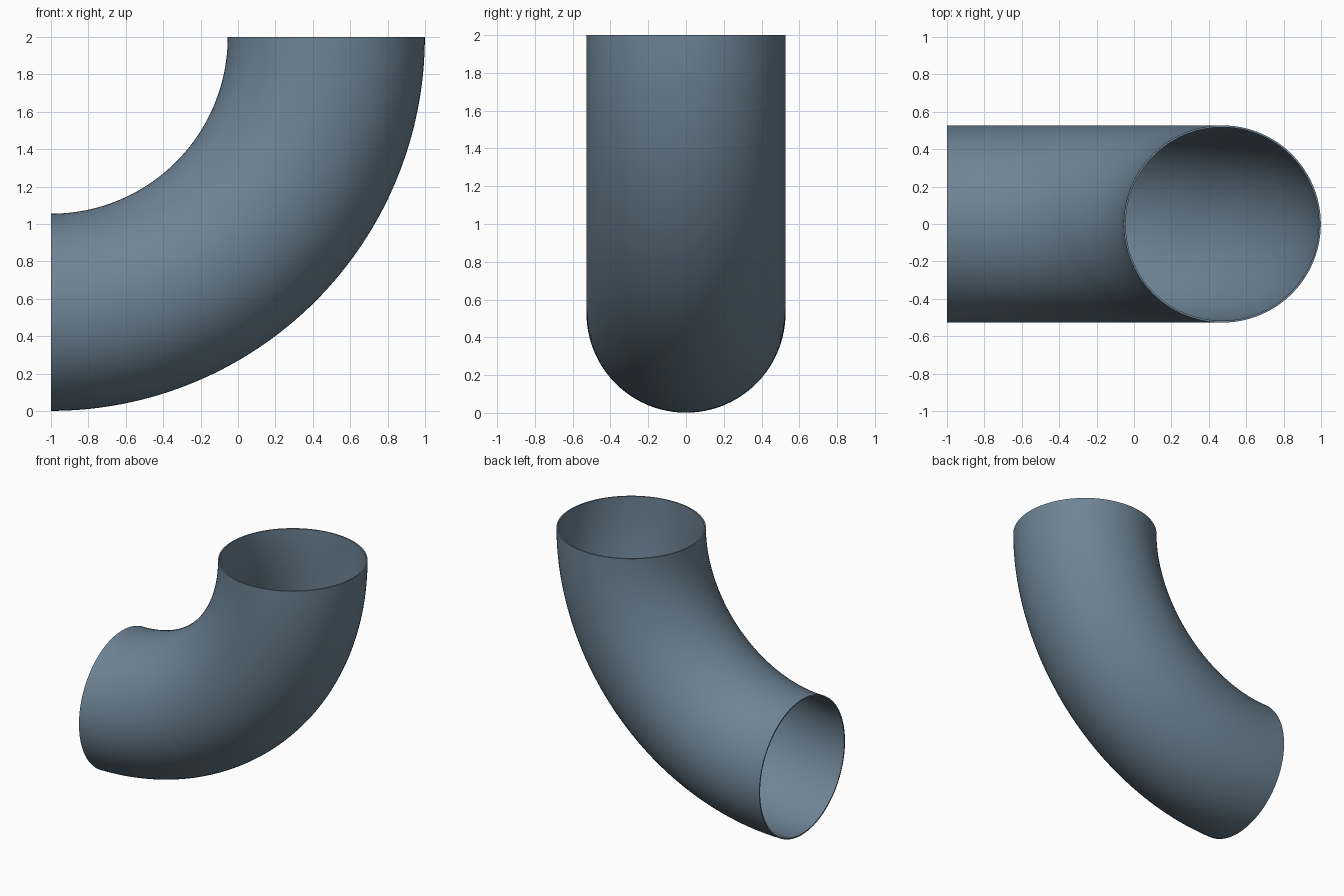
import bpy
from math import sin, cos, pi

if "Cube" in bpy.data.objects:
    bpy.data.objects.remove(bpy.data.objects["Cube"])

BEND, TUBE, WALL = 1.472, 0.527, 0.01   # bend radius, pipe radius, wall thickness
STEPS, SIDES = 64, 96

# Outer skin: a circle swept through a quarter turn about the axis x=-1, z=2
verts = []
for i in range(STEPS + 1):
    a = (pi / 2) * i / STEPS
    for j in range(SIDES):
        t = 2 * pi * j / SIDES
        r = BEND + TUBE * cos(t)
        verts.append((-1 + r * sin(a), TUBE * sin(t), 2 - r * cos(a)))

faces = []
for i in range(STEPS):
    for j in range(SIDES):
        k = (j + 1) % SIDES
        faces.append((i * SIDES + j, i * SIDES + k,
                      (i + 1) * SIDES + k, (i + 1) * SIDES + j))

mesh = bpy.data.meshes.new("pipe_elbow")
mesh.from_pydata(verts, [], faces)
mesh.update()
elbow = bpy.data.objects.new("pipe_elbow", mesh)
bpy.context.collection.objects.link(elbow)

# Blue-grey steel
steel = bpy.data.materials.new("blue_grey_steel")
steel.diffuse_color = (0.155, 0.23, 0.30, 1)
steel.use_nodes = True
steel.node_tree.nodes["Principled BSDF"].inputs["Base Color"].default_value = steel.diffuse_color
mesh.materials.append(steel)

# Thin wall, thickened inwards, with flat rims at both open ends
wall = elbow.modifiers.new("wall", 'SOLIDIFY')
wall.thickness = WALL
wall.offset = -1

# Smooth pipe with crisp rims
bpy.context.view_layer.objects.active = elbow
elbow.select_set(True)
bpy.ops.object.modifier_apply(modifier=wall.name)
bpy.ops.object.shade_smooth_by_angle()
